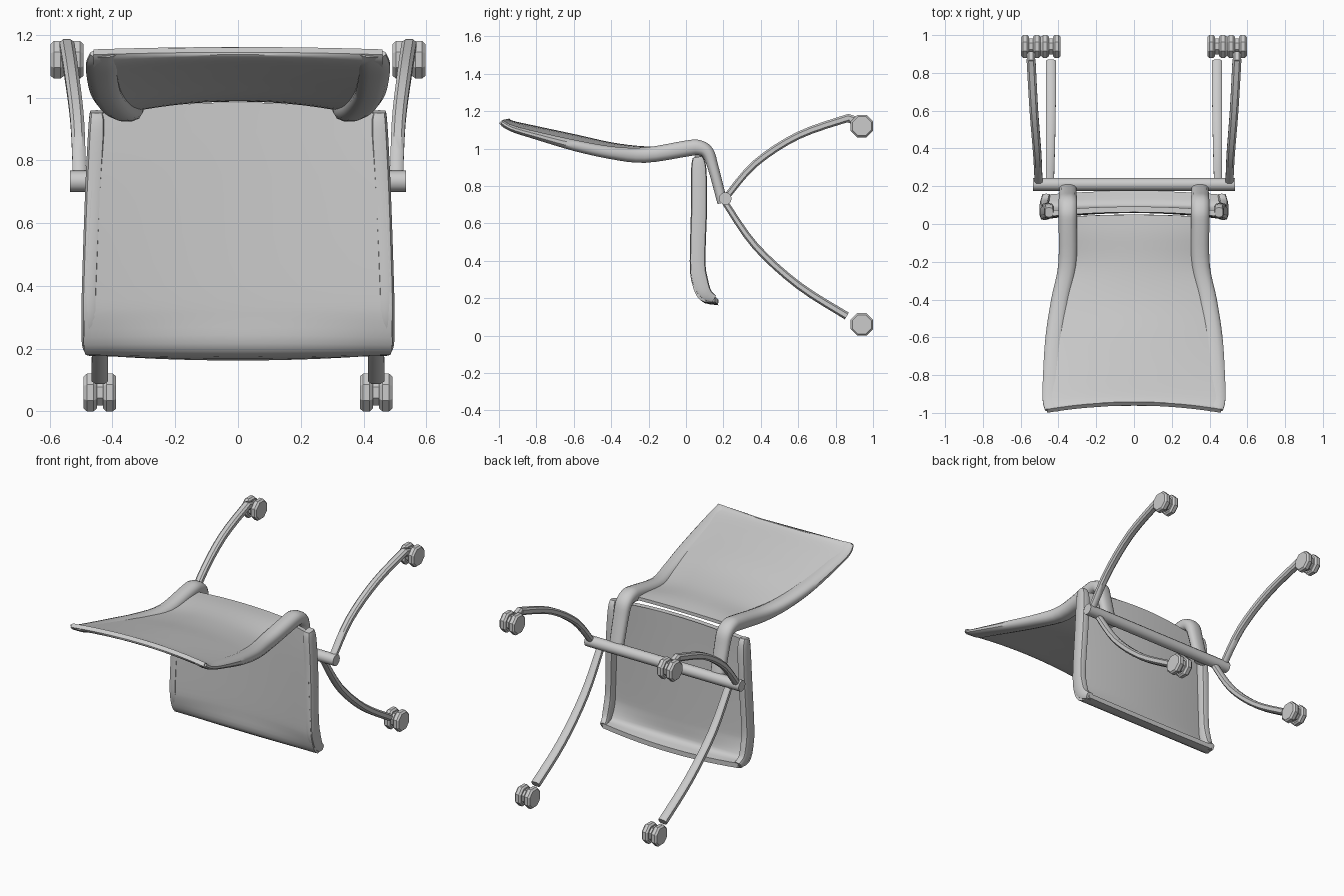
import bpy, bmesh, math
from mathutils import Vector


def smooth_rows(rows, steps=4):
    """Catmull-Rom resampling of rows of numbers."""
    out = []
    n = len(rows)
    for i in range(n - 1):
        p = [rows[max(i - 1, 0)], rows[i], rows[i + 1], rows[min(i + 2, n - 1)]]
        for s in range(steps):
            t = s / steps
            out.append([0.5 * (2 * b + (c - a) * t + (2 * a - 5 * b + 4 * c - d) * t * t
                               + (3 * b - a - 3 * c + d) * t ** 3)
                        for a, b, c, d in zip(*p)])
    out.append(list(rows[-1]))
    return out


def loft(name, rings, angle=40):
    bm = bmesh.new()
    vs = [[bm.verts.new(p) for p in r] for r in rings]
    n = len(rings[0])
    for a, b in zip(vs, vs[1:]):
        for i in range(n):
            j = (i + 1) % n
            bm.faces.new((a[i], a[j], b[j], b[i]))
    bm.faces.new(vs[0])
    bm.faces.new(vs[-1])
    bmesh.ops.recalc_face_normals(bm, faces=bm.faces)
    me = bpy.data.meshes.new(name)
    bm.to_mesh(me)
    bm.free()
    ob = bpy.data.objects.new(name, me)
    bpy.context.collection.objects.link(ob)
    bpy.ops.object.select_all(action='DESELECT')
    ob.select_set(True)
    bpy.context.view_layer.objects.active = ob
    bpy.ops.object.shade_smooth_by_angle(angle=math.radians(angle))
    return ob


def tangent(rows, i, iy, iz):
    a, b = rows[max(i - 1, 0)], rows[min(i + 1, len(rows) - 1)]
    v = Vector((0, b[iy] - a[iy], b[iz] - a[iz]))
    return v.normalized()


def tube(name, rows, side=1, n=10, power=1.0):
    """Rows are x, y, z, half width along x, half thickness."""
    rows = smooth_rows(rows)
    rings = []
    for i, (x, y, z, a, b) in enumerate(rows):
        t = tangent(rows, i, 1, 2)
        nrm = Vector((0, -t.z, t.y))
        ring = []
        for k in range(n):
            w = 2 * math.pi * (k + 0.5) / n
            c, s = math.cos(w), math.sin(w)
            c = math.copysign(abs(c) ** power, c)
            s = math.copysign(abs(s) ** power, s)
            ring.append(Vector((side * (x + a * c), y, z)) + nrm * b * s)
        rings.append(ring)
    return loft(name, rings)


def sheet(name, rows, nx=14):
    """Rows are y, z, half width, bulge, thickness, end arch."""
    rows = smooth_rows(rows)
    rings = []
    us = [-1 + 2 * k / nx for k in range(nx + 1)]
    for i, (y, z, w, bulge, th, ext) in enumerate(rows):
        t = tangent(rows, i, 0, 1)
        nrm = Vector((0, -t.z, t.y))
        top, low = [], []
        for u in us:
            f = 1 - u * u
            p = Vector((u * w, y, z)) + nrm * bulge * f + t * ext * f
            top.append(p + nrm * th / 2)
            low.append(p - nrm * th / 2)
        rings.append(top + low[::-1])
    return loft(name, rings)


# Seat shell with curled front lip
sheet("seat", [
    (0.055, 0.945, 0.455, 0.02, 0.03, -0.04),
    (0.045, 0.75, 0.465, 0.03, 0.03, 0),
    (0.038, 0.40, 0.485, 0.035, 0.03, 0),
    (0.045, 0.29, 0.49, 0.03, 0.03, 0),
    (0.085, 0.205, 0.49, 0.0, 0.035, 0.0),
    (0.155, 0.195, 0.47, -0.018, 0.03, 0.02)])

# Backrest shell
sheet("backrest", [
    (-0.99, 1.145, 0.46, 0.033, 0.025, 0.02),
    (-0.95, 1.115, 0.46, 0.025, 0.03, 0.0),
    (-0.80, 1.07, 0.455, 0.035, 0.03, 0),
    (-0.60, 1.02, 0.435, 0.042, 0.03, 0),
    (-0.40, 0.98, 0.40, 0.038, 0.03, 0),
    (-0.22, 0.965, 0.35, 0.035, 0.025, 0),
    (-0.05, 0.985, 0.33, 0.018, 0.025, 0),
    (0.04, 0.99, 0.33, 0.01, 0.02, 0.01)])

for side, tag in ((1, "right"), (-1, "left")):
    # Rolled seat edge
    tube("seat_rim_" + tag, [
        (0.450, 0.062, 0.955, 0.022, 0.026),
        (0.450, 0.068, 0.90, 0.028, 0.040),
        (0.460, 0.070, 0.70, 0.028, 0.043),
        (0.472, 0.062, 0.40, 0.026, 0.042),
        (0.474, 0.075, 0.29, 0.026, 0.044),
        (0.474, 0.105, 0.225, 0.024, 0.035),
        (0.465, 0.150, 0.195, 0.022, 0.022)], side, power=0.6)

    # Backrest edge continuing into the support arm
    tube("back_arm_" + tag, [
        (0.430, -0.985, 1.140, 0.042, 0.014),
        (0.435, -0.93, 1.108, 0.050, 0.018),
        (0.433, -0.80, 1.070, 0.050, 0.022),
        (0.420, -0.60, 1.018, 0.050, 0.030),
        (0.390, -0.40, 0.978, 0.050, 0.035),
        (0.353, -0.22, 0.965, 0.050, 0.042),
        (0.350, 0.00, 1.000, 0.050, 0.044),
        (0.350, 0.065, 1.006, 0.050, 0.042),
        (0.350, 0.115, 0.980, 0.050, 0.036),
        (0.350, 0.145, 0.900, 0.048, 0.030),
        (0.350, 0.195, 0.710, 0.045, 0.028)], side, n=12, power=0.8)

    # Curved legs
    tube("upper_leg_" + tag, [
        (0.505, 0.215, 0.74, 0.022, 0.018),
        (0.512, 0.37, 0.92, 0.023, 0.020),
        (0.530, 0.60, 1.07, 0.024, 0.021),
        (0.545, 0.87, 1.165, 0.025, 0.022)], side, n=8, power=0.7)
    tube("lower_leg_" + tag, [
        (0.445, 0.210, 0.71, 0.022, 0.018),
        (0.443, 0.37, 0.48, 0.025, 0.020),
        (0.440, 0.60, 0.27, 0.027, 0.021),
        (0.440, 0.86, 0.105, 0.028, 0.022)], side, n=8, power=0.7)

    # Twin-wheel casters
    for x, z, part in ((0.545, 1.12, "upper"), (0.44, 0.06, "lower")):
        for off, half, r, piece in ((-0.031, 0.021, 0.06, "inner_wheel"),
                                    (0.031, 0.021, 0.06, "outer_wheel"),
                                    (0.0, 0.02, 0.042, "hub")):
            rings = []
            for dx, k in ((-half, 0.85), (-half * 0.5, 1), (half * 0.5, 1), (half, 0.85)):
                rings.append([(side * (x + off + dx),
                               0.94 + k * r * math.cos((i + 0.5) * math.pi / 4) / math.cos(math.pi / 8),
                               z + k * r * math.sin((i + 0.5) * math.pi / 4) / math.cos(math.pi / 8))
                              for i in range(8)])
            loft(f"{part}_caster_{piece}_{tag}", rings, 20)
    # Caster stem on the upper leg
    tube("upper_stem_" + tag, [(0.545, 0.86, 1.165, 0.022, 0.024),
                               (0.545, 0.905, 1.15, 0.022, 0.024)], side, n=8, power=0.7)

# Cross bar joining arms and legs
loft("cross_bar", [[(x, 0.21 + 0.034 * math.cos(i * math.pi / 6),
                     0.733 + 0.034 * math.sin(i * math.pi / 6)) for i in range(12)]
                   for x in (-0.535, 0.535)])
